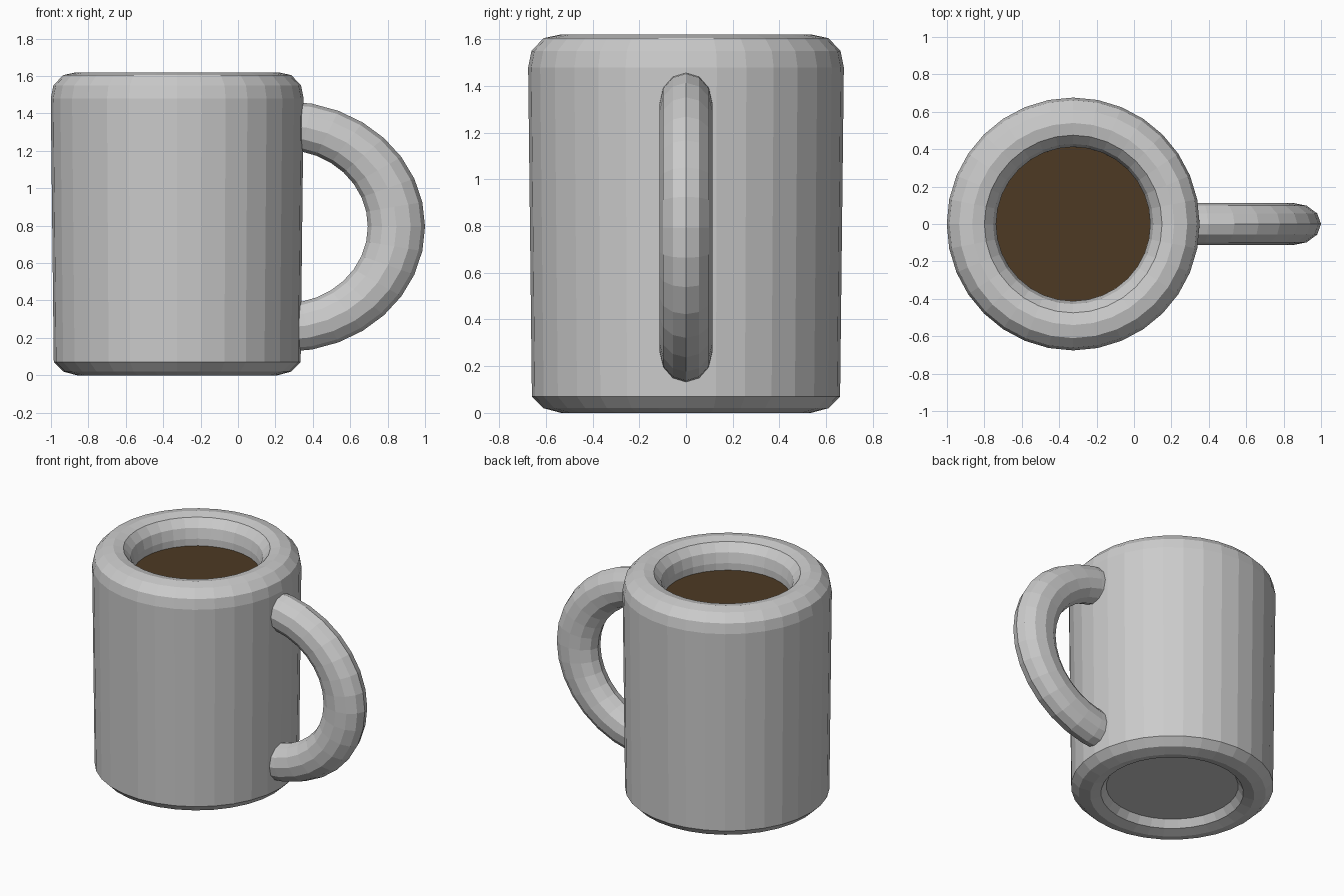
import bpy
from math import cos, sin, pi

if "Cube" in bpy.data.objects:
    bpy.data.objects.remove(bpy.data.objects["Cube"])

CX = -0.325   # axis of the mug body
SIDES = 32


def make_object(name, verts, faces):
    mesh = bpy.data.meshes.new(name)
    mesh.from_pydata(verts, [], faces)
    mesh.update()
    obj = bpy.data.objects.new(name, mesh)
    bpy.context.collection.objects.link(obj)
    return obj


def skin(rings):
    """Bridge rings of equal size in order and cap both ends."""
    n = len(rings[0])
    verts = [v for ring in rings for v in ring]
    faces = [(i * n + j, i * n + (j + 1) % n, (i + 1) * n + (j + 1) % n, (i + 1) * n + j)
             for i in range(len(rings) - 1) for j in range(n)]
    last = (len(rings) - 1) * n
    faces += [tuple(reversed(range(n))), tuple(range(last, last + n))]
    return verts, faces


def circle(r, z):
    return [(CX + r * cos(2 * pi * k / SIDES), r * sin(2 * pi * k / SIDES), z)
            for k in range(SIDES)]


# Body: recessed base, outer wall, rounded rim, inner wall and floor
profile = [(0.43, 0.07), (0.465, 0.02), (0.535, 0.0), (0.61, 0.02), (0.66, 0.07),
           (0.676, 1.48), (0.662, 1.55), (0.61, 1.605), (0.54, 1.62),
           (0.475, 1.605), (0.428, 1.55), (0.412, 1.48), (0.41, 0.16)]
make_object("mug_body", *skin([circle(r, z) for r, z in profile]))

# Handle: oval section swept round a half ellipse, ends buried in the wall
STEPS, SECTION = 16, 12
rings = []
for i in range(STEPS + 1):
    a = -pi / 2 + pi * i / STEPS
    ring = []
    for k in range(SECTION):
        t = 2 * pi * k / SECTION
        rx, rz = 0.597 + 0.153 * cos(t), 0.54 + 0.13 * cos(t)
        ring.append((0.25 + rx * cos(a), -0.113 * sin(t), 0.795 + rz * sin(a)))
    rings.append(ring)
handle = make_object("handle", *skin(rings))

# Make all handle normals point outward
import bmesh
bm = bmesh.new()
bm.from_mesh(handle.data)
bmesh.ops.recalc_face_normals(bm, faces=bm.faces)
bm.to_mesh(handle.data)
bm.free()

# Coffee surface
coffee = make_object("coffee", circle(0.412, 1.43), [tuple(range(SIDES))])
mat = bpy.data.materials.new("coffee_brown")
mat.diffuse_color = (0.075, 0.042, 0.017, 1)
mat.use_nodes = True
mat.node_tree.nodes["Principled BSDF"].inputs["Base Color"].default_value = mat.diffuse_color
coffee.data.materials.append(mat)
